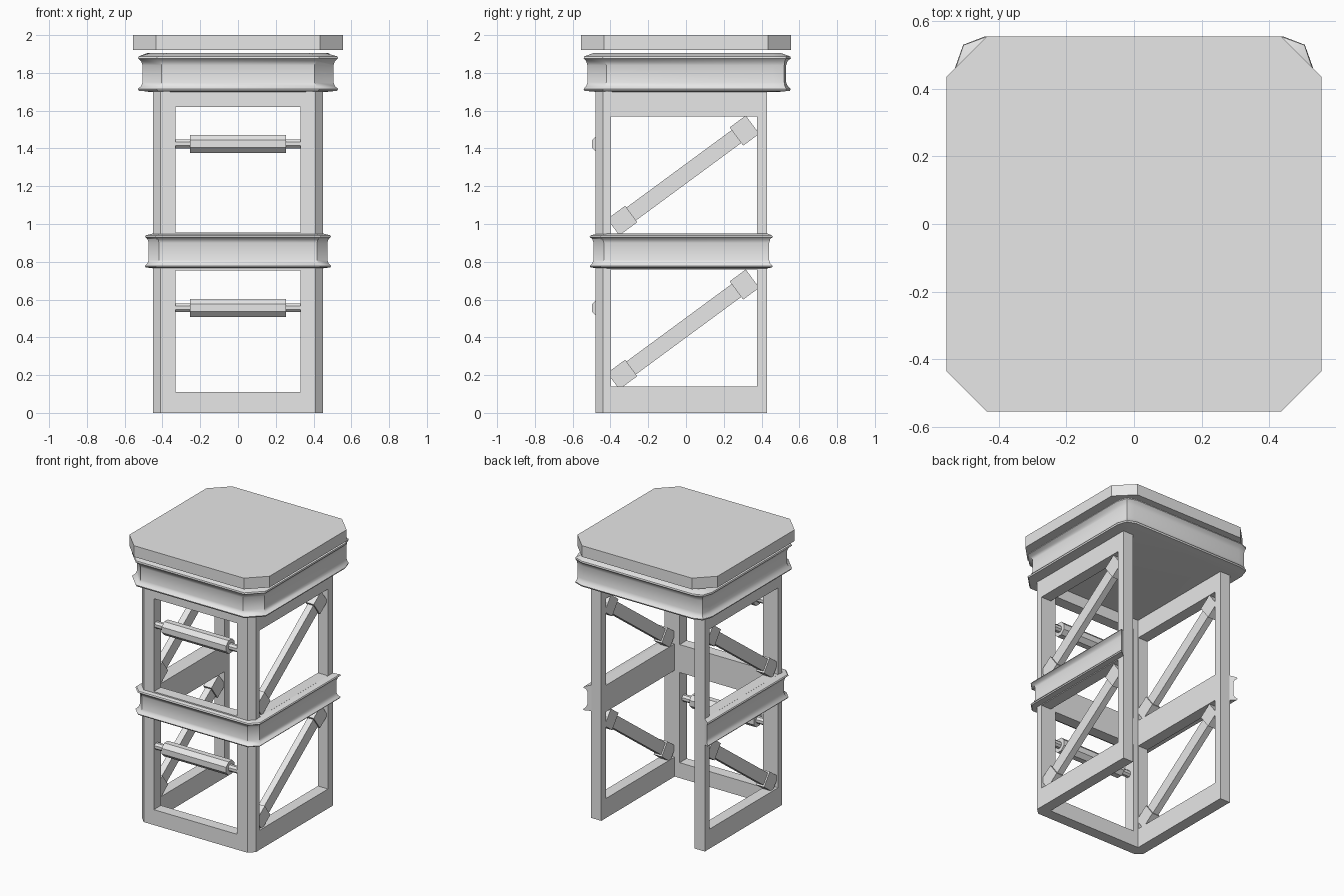
import bpy, bmesh, math
from mathutils import Vector, Matrix

cube = bpy.data.objects.get("Cube")
if cube:
    bpy.data.objects.remove(cube, do_unlink=True)

grey = bpy.data.materials.new("plain_grey")
grey.use_nodes = True
grey.diffuse_color = (0.8, 0.8, 0.8, 1)
grey.node_tree.nodes["Principled BSDF"].inputs["Base Color"].default_value = (0.8, 0.8, 0.8, 1)


def make(name, bm, smooth=False):
    bmesh.ops.recalc_face_normals(bm, faces=bm.faces)
    mesh = bpy.data.meshes.new(name)
    bm.to_mesh(mesh)
    bm.free()
    mesh.materials.append(grey)
    ob = bpy.data.objects.new(name, mesh)
    bpy.context.collection.objects.link(ob)
    if smooth:
        bpy.ops.object.select_all(action='DESELECT')
        ob.select_set(True)
        bpy.context.view_layer.objects.active = ob
        bpy.ops.object.shade_smooth_by_angle(angle=math.radians(35))
    return ob


def add_box(bm, x0, x1, y0, y1, z0, z1):
    size = Matrix.Diagonal((x1 - x0, y1 - y0, z1 - z0, 1))
    mid = Matrix.Translation(((x0 + x1) / 2, (y0 + y1) / 2, (z0 + z1) / 2))
    bmesh.ops.create_cube(bm, size=1, matrix=mid @ size)


def mirrored(half):
    """Outline from the +x half, listed back to front."""
    return half + [(-x, y) for x, y in reversed(half)]


def loft(rings, closed_outline):
    """Solid of stacked outlines, or a ring of open outlines with end caps."""
    bm = bmesh.new()
    rows = [[bm.verts.new((x, y, z)) for x, y in pts] for pts, z in rings]
    n = len(rows[0])
    pairs = list(zip(rows, rows[1:]))
    if not closed_outline:
        pairs.append((rows[-1], rows[0]))
    for a, b in pairs:
        for i in range(n if closed_outline else n - 1):
            j = (i + 1) % n
            bm.faces.new((a[i], a[j], b[j], b[i]))
    if closed_outline:
        bm.faces.new(rows[0])
        bm.faces.new(rows[-1])
    else:
        bm.faces.new([r[0] for r in rows])
        bm.faces.new([r[-1] for r in rows])
    return bm


# Top slab with cut corners
slab = mirrored([(0.435, 0.555), (0.555, 0.435), (0.555, -0.435), (0.435, -0.555)])
make("top_slab", loft([(slab, 1.92), (slab, 2.0)], True))


# Crown under the slab: flared lips above and below a flat band
def crown_outline(flare):
    x, front, back = 0.505 + flare, -0.522 - flare * 0.8, 0.53 + flare
    corner = 0.495 + flare * 0.4
    return mirrored([(0.44, back), (corner, corner + 0.025), (x, 0.46),
                     (x, front + 0.1), (x - 0.1, front)])


crown_profile = [(-0.05, 1.70), (0.02, 1.705), (0.025, 1.715), (0.008, 1.73), (0, 1.75),
                 (0, 1.84), (0.008, 1.862), (0.025, 1.877), (0.022, 1.887), (-0.04, 1.905)]
make("crown", loft([(crown_outline(f), z) for f, z in crown_profile], True), True)

# Three-sided frame, open at the back, with window openings cut out
frame_outline = mirrored([(0.37, -0.40), (0.37, 0.43), (0.45, 0.43),
                          (0.45, -0.44), (0.41, -0.48)])
frame = make("frame", loft([(frame_outline, 0), (frame_outline, 1.702)], True))
cut = bmesh.new()
for z0, z1 in ((0.11, 0.755), (0.955, 1.62)):
    add_box(cut, -0.33, 0.33, -0.6, -0.3, z0, z1)
for z0, z1 in ((0.14, 0.76), (0.95, 1.57)):
    for s in (-1, 1):
        add_box(cut, s * 0.41 - 0.07, s * 0.41 + 0.07, -0.398, 0.375, z0, z1)
cutter = make("window_cutter", cut)
cutter.hide_render = True
mod = frame.modifiers.new("windows", 'BOOLEAN')
mod.operation = 'DIFFERENCE'
mod.solver = 'EXACT'
mod.object = cutter
deps = bpy.context.evaluated_depsgraph_get()
frame.data = bpy.data.meshes.new_from_object(frame.evaluated_get(deps))
frame.modifiers.clear()
bpy.data.objects.remove(cutter, do_unlink=True)


# Middle moulding round the front and sides
def belt_outline(flare):
    x, front = 0.473 + flare, -0.49 - flare
    c = 0.055
    return mirrored([(x, 0.44 + max(flare, -0.01)), (x, front + c), (x - c, front)])


belt_profile = [(-0.025, 0.765), (0.015, 0.77), (0.02, 0.778), (0.006, 0.792), (0, 0.81),
                (0, 0.9), (0.006, 0.92), (0.02, 0.932), (0.015, 0.94), (-0.025, 0.95)]
make("middle_moulding", loft([(belt_outline(f), z) for f, z in belt_profile], False), True)


# Front hand bars: thin rod with a thick eight-sided sleeve
def add_bar(bm, z, half, radius):
    spin = Matrix.Rotation(math.pi / 2, 4, 'Y') @ Matrix.Rotation(math.pi / 8, 4, 'Z')
    r = radius / math.cos(math.pi / 8)
    bmesh.ops.create_cone(bm, cap_ends=True, segments=8, radius1=r, radius2=r, depth=2 * half,
                          matrix=Matrix.Translation((0, -0.45, z)) @ spin)


for name, z in (("lower", 0.556), ("upper", 1.424)):
    bm = bmesh.new()
    add_bar(bm, z, 0.335, 0.023)
    add_bar(bm, z, 0.255, 0.048)
    make(name + "_hand_bar", bm)


# Diagonal side braces with thicker end sockets
def add_beam(bm, x, a, b, width, thick):
    a, b = Vector((x, *a)), Vector((x, *b))
    d = b - a
    turn = Matrix.Rotation(math.atan2(d.z, d.y), 4, 'X')
    bmesh.ops.create_cube(bm, size=1, matrix=Matrix.Translation((a + b) / 2) @ turn
                          @ Matrix.Diagonal((thick, d.length, width, 1)))


for level, dz in (("lower", -0.815), ("upper", 0)):
    for side, s in (("left", 1), ("right", -1)):
        bm = bmesh.new()
        x = s * 0.405
        foot, low, high, head = [(y, z + dz) for y, z in (
            (-0.385, 0.983), (-0.29, 1.053), (0.267, 1.463), (0.352, 1.526))]
        add_beam(bm, x, low, high, 0.085, 0.045)
        add_beam(bm, x, foot, low, 0.108, 0.065)
        add_beam(bm, x, high, head, 0.12, 0.065)
        make(level + "_" + side + "_brace", bm)
